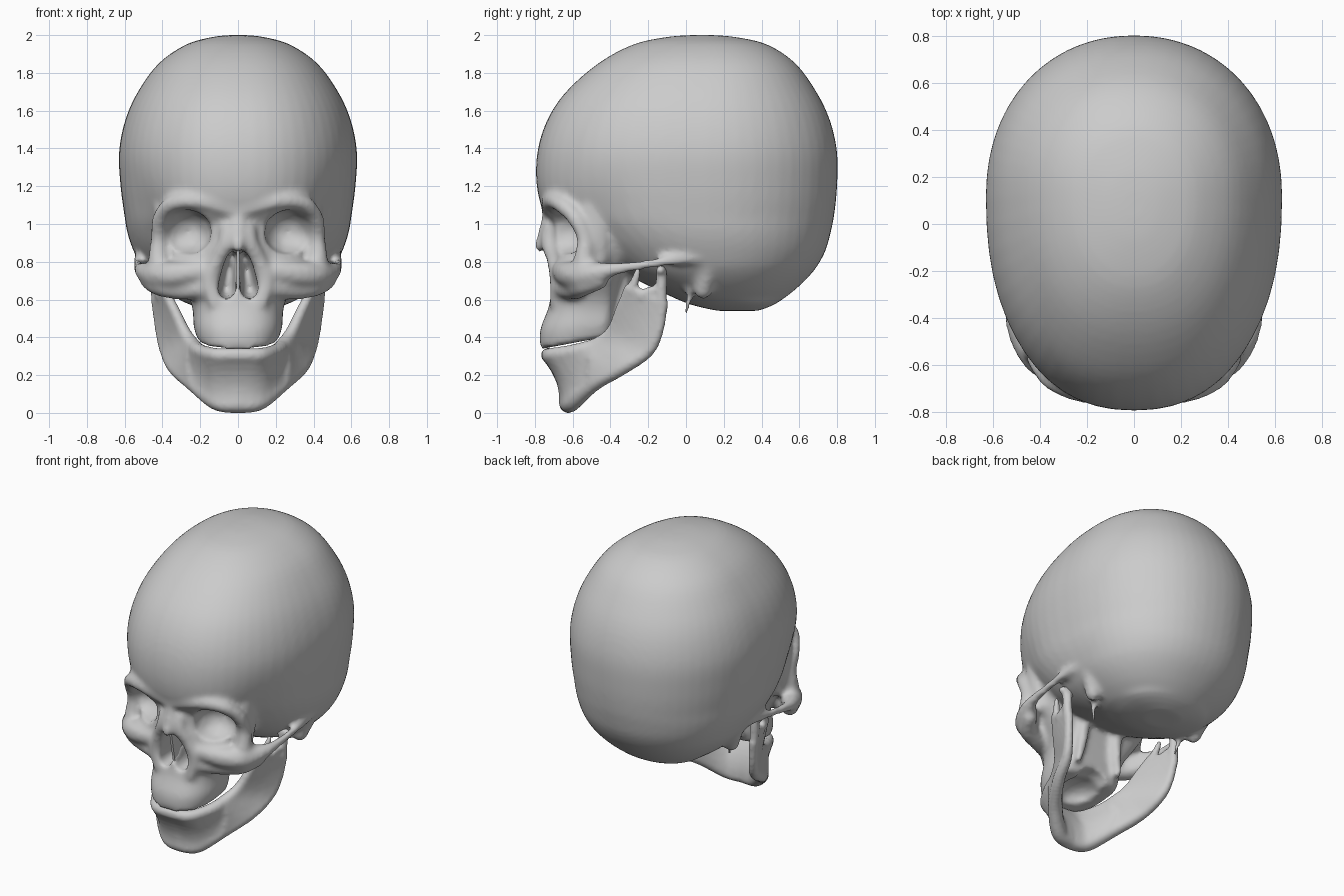
import bpy, bmesh, math
from mathutils import Vector

if "Cube" in bpy.data.objects:
    bpy.data.objects.remove(bpy.data.objects["Cube"])

bm = bmesh.new()
bmesh.ops.create_icosphere(bm, subdivisions=2, radius=1)
BALL_V = [v.co.copy() for v in bm.verts]
BALL_F = [[v.index for v in f.verts] for f in bm.faces]
bm.free()


def spline(pts, n):
    """Catmull-Rom through points of any dimension, n samples per span."""
    p = [Vector(q) for q in pts]
    p = [p[0]] + p + [p[-1]]
    out = []
    for i in range(1, len(p) - 2):
        a, b, c, d = p[i - 1:i + 3]
        for k in range(n):
            t = k / n
            out.append(0.5 * (2 * b + (c - a) * t + (2 * a - 5 * b + 4 * c - d) * t * t
                              + (3 * b - a - 3 * c + d) * t ** 3))
    return out + [p[-2]]


class Clay:
    """Collects overlapping solids, fused later by a voxel remesh."""
    def __init__(self):
        self.v, self.f = [], []

    def add(self, verts, faces):
        o = len(self.v)
        self.v += [tuple(q) for q in verts]
        self.f += [[o + i for i in f] for f in faces]

    def ball(self, x, y, z, rx, ry=None, rz=None):
        ry, rz = ry or rx, rz or rx
        for s in ((1, -1) if abs(x) > 1e-4 else (1,)):
            self.add([(s * x + q.x * rx, y + q.y * ry, z + q.z * rz) for q in BALL_V], BALL_F)

    def tube(self, pts, n=8):
        for q in spline(pts, n):
            self.ball(*q)

    def loft(self, rows, n, widest, front_exp, back_exp, shape):
        """Rows of (z, front y, back y, half width), egg-shaped rings."""
        rows, seg = spline(rows, n), 56
        verts = []
        for z, yf, yb, w in rows:
            yc = widest(z, yf, yb)
            for j in range(seg):
                a = 2 * math.pi * j / seg
                c, s = math.cos(a), math.sin(a)
                e = 2 / (back_exp if s > 0 else front_exp)
                x = math.copysign(abs(c) ** e, c) * w
                y = yc + ((yb - yc) if s > 0 else (yc - yf)) * math.copysign(abs(s) ** e, s)
                verts.append(shape(x, y, z))
        faces = [[i * seg + j, i * seg + (j + 1) % seg, (i + 1) * seg + (j + 1) % seg, (i + 1) * seg + j]
                 for i in range(len(rows) - 1) for j in range(seg)]
        top = (len(rows) - 1) * seg
        faces += [list(range(seg))[::-1], list(range(top, top + seg))]
        self.add(verts, faces)

    def build(self, name):
        me = bpy.data.meshes.new(name)
        me.from_pydata(self.v, [], self.f)
        ob = bpy.data.objects.new(name, me)
        bpy.context.collection.objects.link(ob)
        return ob


def remesh(ob, size):
    m = ob.modifiers.new("fuse", 'REMESH')
    m.mode = 'VOXEL'
    m.voxel_size = size
    m.use_smooth_shade = True


def smooth(ob, n):
    m = ob.modifiers.new("soften", 'SMOOTH')
    m.factor, m.iterations = 0.5, n


def bake(ob):
    bpy.context.view_layer.update()
    dg = bpy.context.evaluated_depsgraph_get()
    me = bpy.data.meshes.new_from_object(ob.evaluated_get(dg))
    ob.modifiers.clear()
    ob.data = me


# Braincase, pinched at the temples
def temples(x, y, z):
    k = 0.08 * math.exp(-((y + .5) / .17) ** 2 - ((z - .98) / .22) ** 2)
    return x * (1 - k), y, z


skull = Clay()
skull.loft([(.54, .17, .38, .11), (.575, .02, .47, .26), (.65, -.15, .575, .39), (.75, -.35, .675, .495),
            (.85, -.50, .735, .55), (.95, -.63, .765, .585), (1.05, -.745, .785, .602),
            (1.2, -.79, .80, .622), (1.38, -.787, .80, .63), (1.55, -.735, .762, .597),
            (1.7, -.635, .69, .53), (1.85, -.465, .58, .42), (1.95, -.28, .43, .275),
            (1.99, -.10, .26, .135), (2.0, .03, .14, .04)], 4,
           lambda z, f, b: f + .57 * (b - f) - .07 * max(0, min(1, (1.1 - z) / .35)) * (z > .6),
           2.27, 2.12, temples)

# Upper jaw and face core, with the tooth line rising to the back
skull.loft([(.338, -.768, -.41, .205), (.348, -.772, -.39, .215), (.44, -.772, -.38, .235),
            (.55, -.73, -.37, .24), (.63, -.715, -.36, .27), (.72, -.71, -.34, .33),
            (.82, -.70, -.30, .38), (.92, -.70, -.22, .405), (1.05, -.71, -.20, .42),
            (1.15, -.745, -.20, .42)], 4, lambda z, f, b: f + .75 * (b - f), 2.5, 3.5,
           lambda x, y, z: (x, y, z + .18 * (y + .77) * max(0, (.5 - z) / .155)))

# Brow ridge and outer eye rim, walled in behind
skull.tube([(0, -.71, 1.07, .055), (.2, -.72, 1.12, .047), (.34, -.67, 1.11, .045), (.41, -.585, 1.03, .045),
            (.42, -.535, .92, .045), (.42, -.54, .80, .06)], 10)
skull.tube([(.39, -.50, 1.08, .06), (.39, -.46, .95, .06), (.37, -.46, .82, .06)], 10)
skull.tube([(.36, -.40, 1.08, .08), (.35, -.38, .95, .08), (.32, -.40, .82, .06)], 8)
# Cheekbone and cheek arch
skull.tube([(.20, -.655, .75, .06), (.32, -.62, .735, .07), (.41, -.56, .73, .075), (.475, -.47, .74, .06),
            (.517, -.38, .76, .036), (.53, -.22, .785, .026), (.525, -.06, .81, .03), (.49, .08, .83, .05)], 12)
skull.tube([(.18, -.65, .66, .055), (.30, -.59, .655, .058), (.41, -.545, .675, .06), (.47, -.46, .70, .05)])
# Nose bridge and flanks
skull.tube([(0, -.70, 1.05, .06), (0, -.735, .95, .05), (0, -.77, .885, .035)], 8)
skull.tube([(.05, -.71, .97, .05), (.06, -.72, .90, .05), (.11, -.695, .81, .045), (.15, -.68, .70, .045),
            (.12, -.68, .58, .045)])
# Bony lumps behind the ear, thin spike and palate plates
skull.tube([(.45, .12, .80, .07), (.41, .09, .65, .05)])
skull.tube([(.37, .04, .72, .035), (.35, .02, .62, .022), (.33, 0, .53, .015)], 10)
skull.tube([(.13, -.33, .74, .04), (.14, -.34, .60, .035), (.16, -.35, .47, .025)])

# Hollows: eye sockets, nose opening, palate
hollow = Clay()
hollow.ball(.265, -.67, .955, .13, .165, .125)
hollow.ball(.30, -.67, .94, .115, .16, .11)
hollow.tube([(.030, -.70, .83, .024, .20, .03), (.046, -.70, .76, .038, .22, .045),
             (.060, -.70, .66, .050, .22, .06)], 6)
hollow.ball(0, -.53, .37, .13, .15, .085)
hollow.ball(0, -.38, .38, .12, .15, .09)
cutter = hollow.build("hollow_cutter")
cutter.hide_render = True
remesh(cutter, .014)
bake(cutter)

skull_ob = skull.build("skull")
remesh(skull_ob, .0155)
cut = skull_ob.modifiers.new("hollows", 'BOOLEAN')
cut.operation, cut.object = 'DIFFERENCE', cutter
remesh(skull_ob, .0155)
smooth(skull_ob, 5)
bake(skull_ob)
bpy.data.objects.remove(cutter)

# Nasal septum
septum = Clay()
septum.add([(x, y, z) for x in (-.008, .008) for y, z in
            ((-.69, .60), (-.50, .60), (-.50, .86), (-.74, .86))],
           [[3, 2, 1, 0], [4, 5, 6, 7], [0, 1, 5, 4], [1, 2, 6, 5], [2, 3, 7, 6], [3, 0, 4, 7]])
septum.build("nasal_septum")

# Lower jaw: sheet of clay between a tooth edge and a lower edge
jaw = Clay()
upper = spline([(0, -.73, .307, .04), (.12, -.71, .307, .04), (.20, -.59, .327, .04), (.24, -.47, .362, .04),
                (.285, -.39, .43, .035), (.34, -.345, .55, .03), (.395, -.305, .66, .025)], 7)
lower = spline([(0, -.625, .048, .05), (.11, -.60, .06, .05), (.235, -.49, .155, .045), (.335, -.335, .24, .04),
                (.38, -.205, .325, .035), (.41, -.148, .43, .03), (.43, -.122, .58, .03)], 7)
for a, b in zip(upper, lower):
    for k in range(13):
        t = k / 12
        q = a.lerp(b, t)
        q.y += .03 * 4 * t * (1 - t) * (1 if q.y < -.5 else .2)
        jaw.ball(*q)
# Front prong and hinge knob
jaw.tube([(.395, -.285, .65, .03), (.42, -.255, .75, .018)])
jaw.tube([(.43, -.13, .58, .03), (.435, -.13, .68, .032), (.44, -.13, .755, .03)])
jaw.tube([(.41, -.235, .62, .028), (.42, -.19, .645, .026), (.43, -.14, .65, .028)])
jaw.tube([(.40, -.125, .755, .026), (.47, -.135, .755, .026)])
jaw_ob = jaw.build("lower_jaw")
remesh(jaw_ob, .0125)
smooth(jaw_ob, 5)
bake(jaw_ob)
